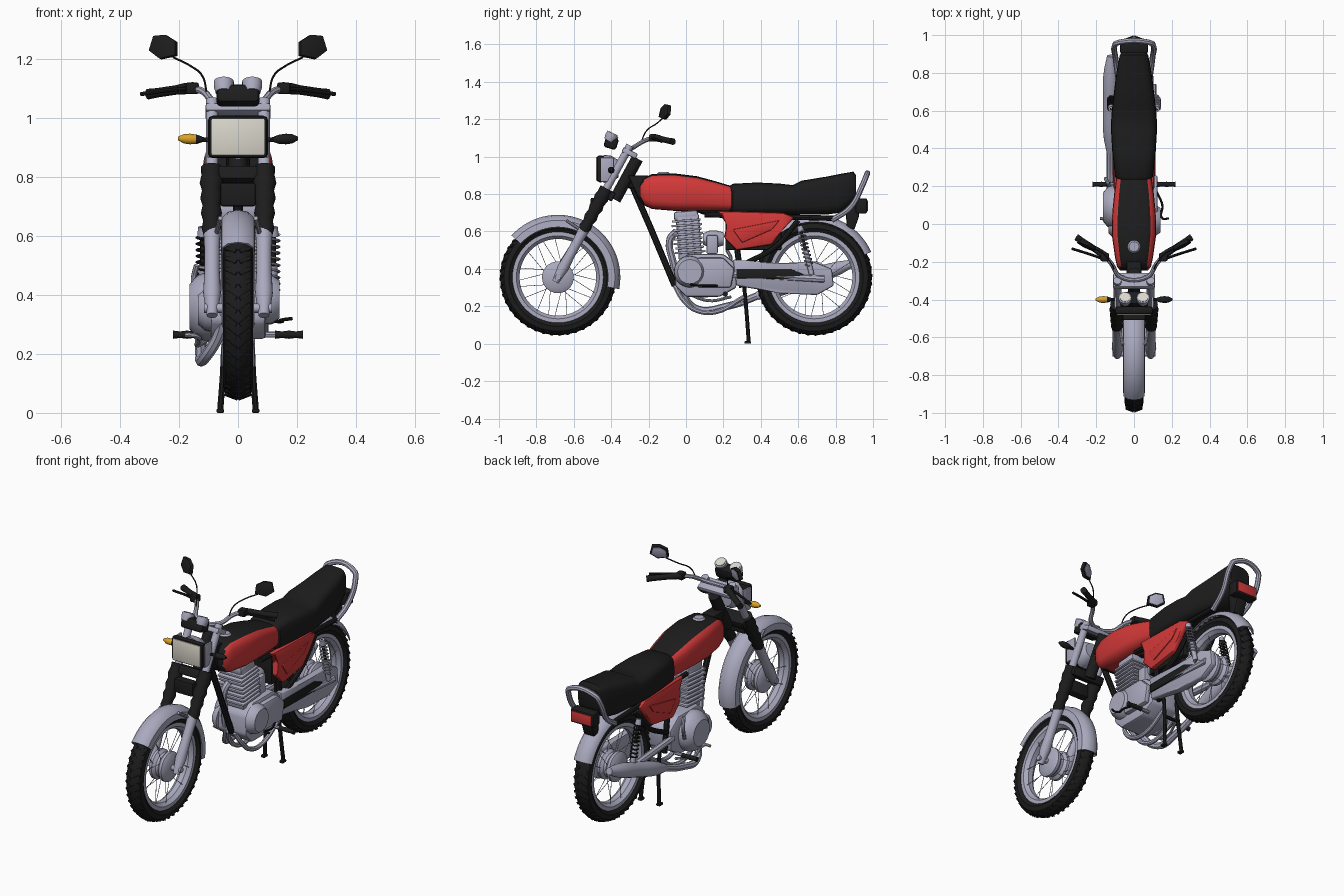
import bpy, bmesh, math
from mathutils import Vector, Matrix

old = bpy.data.objects.get("Cube")
if old:
    bpy.data.objects.remove(old)


def material(name, r, g, b):
    m = bpy.data.materials.new(name)
    m.use_nodes = True
    m.diffuse_color = (r, g, b, 1)
    m.node_tree.nodes["Principled BSDF"].inputs["Base Color"].default_value = (r, g, b, 1)
    return m


METAL = material("blue grey metal", .40, .40, .52)
BLACK = material("black", .012, .012, .012)
RED = material("red paint", .65, .04, .04)
CREAM = material("cream lens", .70, .68, .60)
AMBER = material("amber", .70, .36, .02)


def finish(name, bm, *mats, angle=.65):
    bmesh.ops.recalc_face_normals(bm, faces=bm.faces)
    me = bpy.data.meshes.new(name)
    bm.to_mesh(me)
    bm.free()
    for m in mats:
        me.materials.append(m)
    me.shade_smooth()
    me.set_sharp_from_angle(angle=angle)
    ob = bpy.data.objects.new(name, me)
    bpy.context.collection.objects.link(ob)
    return ob


def skin(bm, rings, closed=False):
    """Join rings of points into a surface, capped unless closed."""
    vs = [[bm.verts.new(p) for p in r] for r in rings]
    n = len(vs[0])
    for a, b in zip(vs, vs[1:] + (vs[:1] if closed else [])):
        for i in range(n):
            bm.faces.new((a[i], a[(i + 1) % n], b[(i + 1) % n], b[i]))
    if not closed:
        bm.faces.new(vs[0])
        bm.faces.new(vs[-1])


def turned(name, p, q, radii, mat, n=20):
    """Turned body from p to q with evenly spaced radii."""
    p, q = Vector(p), Vector(q)
    rot = (q - p).to_track_quat('Z', 'Y')
    bm = bmesh.new()
    if len(radii) == 1:
        radii = radii * 2
    k = len(radii) - 1
    skin(bm, [[p.lerp(q, i / k) + rot @ Vector((r * math.cos(math.tau * j / n), r * math.sin(math.tau * j / n), 0))
               for j in range(n)] for i, r in enumerate(radii)])
    return finish(name, bm, mat)


def box(name, loc, size, mat, bevel=.008, rx=0):
    bm = bmesh.new()
    bmesh.ops.create_cube(bm, size=1)
    bmesh.ops.scale(bm, vec=size, verts=bm.verts)
    bmesh.ops.bevel(bm, geom=bm.edges[:], offset=bevel, segments=2, affect='EDGES', profile=.5)
    bmesh.ops.transform(bm, matrix=Matrix.Translation(loc) @ Matrix.Rotation(rx, 4, 'X'), verts=bm.verts)
    return finish(name, bm, mat)


def prism(name, pts, a, b, mat, bevel=.008, axis='x'):
    """Flat outline pushed from a to b along x (y,z outline) or y (x,z outline)."""
    bm = bmesh.new()
    skin(bm, [[(d, u, v) if axis == 'x' else (u, d, v) for u, v in pts] for d in (a, b)])
    bmesh.ops.bevel(bm, geom=bm.edges[:], offset=bevel, segments=2, affect='EDGES', profile=.5)
    return finish(name, bm, mat)


def tube(name, pts, r, mat, smooth=True):
    """Round bar through the points."""
    cu = bpy.data.curves.new(name, 'CURVE')
    cu.dimensions, cu.bevel_depth, cu.bevel_resolution, cu.use_fill_caps = '3D', r, 2, True
    cu.resolution_u = 6
    sp = cu.splines.new('BEZIER' if smooth else 'POLY')
    pool = sp.bezier_points if smooth else sp.points
    pool.add(len(pts) - 1)
    for bp, p in zip(pool, pts):
        if smooth:
            bp.co = p
            bp.handle_left_type = bp.handle_right_type = 'AUTO'
        else:
            bp.co = (*p, 1)
    tmp = bpy.data.objects.new(name + " path", cu)
    bpy.context.collection.objects.link(tmp)
    me = bpy.data.meshes.new_from_object(tmp.evaluated_get(bpy.context.evaluated_depsgraph_get()))
    bpy.data.objects.remove(tmp)
    bm = bmesh.new()
    bm.from_mesh(me)
    return finish(name, bm, mat)


def swept(name, prof, cy, cz, mat, t0=0, t1=360, n=56):
    """Closed (x, radius) profile turned about a wheel axle."""
    full = t1 - t0 == 360
    bm = bmesh.new()
    rings = []
    for i in range(n if full else n + 1):
        t = math.radians(t0 + (t1 - t0) * i / n)
        rings.append([(x, cy + r * math.cos(t), cz + r * math.sin(t)) for x, r in prof])
    skin(bm, rings, closed=full)
    return finish(name, bm, mat)


def loft(name, secs, power, *mats, n=20):
    """Rounded body along y from (y, bottom, top, half width) sections."""
    def f(c):
        return math.copysign(abs(c) ** power, c)
    bm = bmesh.new()
    skin(bm, [[(w * f(math.cos(math.tau * j / n)), y, (a + b) / 2 + (b - a) / 2 * f(math.sin(math.tau * j / n)))
               for j in range(n)] for y, a, b, w in secs])
    return finish(name, bm, *mats)


# Wheels
def wheel(label, cy, cz=.355):
    swept(label + "_tyre", [(-.03, .235), (-.05, .262), (-.044, .288), (-.022, .305), (0, .309),
                            (.022, .305), (.044, .288), (.05, .262), (.03, .235)], cy, cz, BLACK)
    swept(label + "_rim", [(-.036, .243), (-.036, .222), (-.015, .205), (.015, .205), (.036, .222), (.036, .243)],
          cy, cz, METAL)
    turned(label + "_hub", (-.055, cy, cz), (.055, cy, cz), [.06, .085, .085, .07, .07, .085, .085, .06], METAL, 28)
    turned(label + "_axle", (-.115, cy, cz), (.115, cy, cz), [.016], METAL, 12)
    tread, spokes = bmesh.new(), bmesh.new()
    for i in range(44):
        t = math.tau * i / 44
        for s in (-1, 1):
            m = (Matrix.Translation((0, cy, cz)) @ Matrix.Rotation(t, 4, 'X') @ Matrix.Translation((s * .023, 0, .3015))
                 @ Matrix.Rotation(s * .36, 4, 'Y') @ Matrix.Rotation(s * .6, 4, 'Z') @ Matrix.Diagonal((.045, .014, .008, 1)))
            bmesh.ops.create_cube(tread, size=1, matrix=m)
    for i in range(20):
        t = math.tau * i / 20
        m = (Matrix.Translation((0, cy, cz)) @ Matrix.Rotation(t, 4, 'X') @ Matrix.Translation((.022 * (-1) ** i, 0, .145))
             @ Matrix.Rotation(.25 * (-1) ** (i // 2), 4, 'X'))
        bmesh.ops.create_cone(spokes, segments=5, radius1=.0016, radius2=.0016, depth=.15, matrix=m)
    finish(label + "_tread", tread, BLACK)
    finish(label + "_spokes", spokes, METAL)


wheel("front_wheel", -.685)
wheel("rear_wheel", .685)


def mudguard(name, cy, skirt, t0, t1):
    half = [(.058, skirt), (.055, .305), (.035, .326)]
    inner = [(.03, .32), (.05, .302), (.053, skirt)]
    prof = ([(-x, r) for x, r in half] + [(0, .334)] + half[::-1]
            + inner[::-1] + [(0, .327)] + [(-x, r) for x, r in inner])
    swept(name, prof, cy, .355, METAL, t0, t1, 30)


mudguard("front_mudguard", -.685, .268, -11, 138)
mudguard("rear_mudguard", .685, .296, 24, 150)


# Front fork
def fork(x, z, dy=0):
    return (x, -.685 + (z - .355) * .547 + dy, z)


for s in (-1, 1):
    turned("fork_slider", fork(s * .088, .33), fork(s * .088, .63), [.018, .03, .026, .026, .03], METAL)
    turned("fork_boot", fork(s * .09, .60), fork(s * .09, .83), [.026, .033, .028, .036, .03, .038, .032, .04, .034, .036], BLACK)
    turned("fork_tube", fork(s * .088, .8), fork(s * .088, 1.06), [.021], METAL)
    box("lamp_bracket", fork(s * .098, .93, -.05), (.012, .07, .13), METAL, .004)
    tube("guard_stay", [(s * .06, -.64, .66), fork(s * .075, .6)], .008, METAL)
box("upper_yoke", fork(0, 1.02, .02), (.22, .085, .03), METAL, rx=-.45)
box("lower_yoke", fork(0, .8, .02), (.21, .08, .05), BLACK, rx=-.45)
box("horn", fork(0, .74, -.01), (.12, .05, .08), BLACK)
turned("steering_neck", (0, -.38, .77), (0, -.26, .99), [.032], BLACK)

# Headlamp and instruments
box("headlamp_shell", (0, -.457, .935), (.204, .042, .144), BLACK, .016)
turned("headlamp_bowl", (0, -.44, .935), (0, -.36, .935), [.075, .07, .045], METAL)
box("headlamp_lens", (0, -.479, .935), (.18, .006, .125), CREAM, .002)
box("instrument_panel", (0, -.40, 1.075), (.145, .07, .065), BLACK, .015, -.3)
for s in (-1, 1):
    turned("gauge", (s * .048, -.412, 1.085), (s * .048, -.39, 1.122), [.028, .034, .034], METAL)
    turned("gauge_dial", (s * .048, -.39, 1.122), (s * .048, -.388, 1.126), [.026], CREAM)
    tube("signal_stem", [(s * .1, -.40, .925), (s * .15, -.40, .928)], .008, BLACK)
    turned("signal_base", (s * .122, -.40, .927), (s * .143, -.40, .927), [.01, .017], BLACK)
    turned("signal", (s * .142, -.40, .927), (s * .203, -.40, .93), [.016, .018, .016, .006], AMBER if s < 0 else BLACK)

# Handlebar, levers and mirrors
tube("handlebar", [(-.17, -.15, 1.1), (-.12, -.21, 1.09), (-.07, -.28, 1.05), (.07, -.28, 1.05),
                   (.12, -.21, 1.09), (.17, -.15, 1.1)], .012, METAL)
for s in (-1, 1):
    turned("grip", (s * .15, -.17, 1.103), (s * .305, -.07, 1.08), [.018, .019, .016, .016, .016, .018], BLACK, 12)
    box("switch_box", (s * .155, -.175, 1.1), (.045, .045, .04), BLACK)
    tube("lever", [(s * .15, -.19, 1.1), (s * .22, -.165, 1.095), (s * .33, -.13, 1.08)], .007, BLACK)
    tube("mirror_stem", [(s * .105, -.24, 1.08), (s * .12, -.21, 1.14), (s * .16, -.16, 1.175), (s * .22, -.125, 1.205)], .0035, BLACK)
    for nm, k, a, b, m in (("mirror", 1, -.012, .008, BLACK), ("mirror_glass", .8, .008, .011, METAL)):
        pts = [(s * k * x, k * z) for x, z in ((-.05, -.028), (-.045, .02), (-.005, .042), (.04, .038), (.052, -.012), (.01, -.04))]
        ob = prism(nm, pts, a, b, m, .001, 'y')
        ob.location, ob.rotation_euler = (s * .25, -.11, 1.238), (-.2, 0, s * .45)

# Fuel tank with black top band and front recess, and filler cap
tank = loft("fuel_tank", [(-.245, .78, .85, .075), (-.225, .74, .885, .09), (-.18, .72, .908, .1), (-.06, .71, .91, .117),
                          (.06, .71, .895, .115), (.16, .71, .868, .105), (.27, .71, .835, .09)], .55, RED, BLACK)
for f in tank.data.polygons:
    if f.normal.z > .82 or (f.normal.y < -.4 and abs(f.center.x) < .07):
        f.material_index = 1
turned("filler_cap", (0, -.12, .9), (0, -.12, .918), [.034, .034, .026], METAL)

# Seat
loft("seat", [(.235, .71, .845, .085), (.25, .69, .855, .1), (.38, .69, .862, .115), (.5, .69, .856, .122), (.57, .69, .848, .12),
              (.62, .69, .872, .115), (.75, .69, .893, .1), (.82, .70, .907, .09), (.895, .75, .92, .075), (.91, .79, .9, .065)], .5, BLACK)

# Side panels
PANEL = [(.165, .71), (.52, .7), (.58, .675), (.51, .6), (.46, .53), (.27, .5), (.2, .57), (.23, .64)]
for s in (-1, 1):
    prism("side_panel", PANEL, s * .075, s * .108, RED, .012)
    prism("panel_rib", [(.25, .61), (.5, .66), (.46, .61), (.3, .54)], s * .1, s * .114, RED, .006)
box("battery_box", (0, .36, .6), (.14, .3, .2), BLACK)

# Frame
tube("down_tube", [(0, -.29, .85), (0, -.19, .62), (0, -.06, .31)], .017, BLACK, False)
tube("backbone", [(0, -.3, .86), (0, .1, .72), (0, .3, .68)], .03, BLACK, False)
prism("neck_gusset", [(-.31, .9), (-.2, .9), (-.17, .72), (-.24, .75)], -.04, .04, BLACK)
for s in (-1, 1):
    tube("seat_rail", [(s * .075, .1, .69), (s * .085, .8, .67)], .014, BLACK, False)
    tube("rear_stay", [(s * .085, .3, .42), (s * .085, .48, .52), (s * .085, .6, .66)], .014, BLACK)
    tube("seat_post", [(s * .07, .25, .69), (s * .07, .3, .3)], .016, BLACK, False)
    tube("engine_cradle", [(s * .02, -.06, .31), (s * .04, -.02, .24), (s * .045, .05, .18), (s * .045, .16, .17), (s * .045, .31, .25)], .013, METAL)
    tube("swing_arm", [(s * .085, .25, .37), (s * .1, .74, .345)], .02, METAL, False)
    # Footpegs and stand
    tube("footpeg_bar", [(s * .07, .21, .265), (s * .14, .21, .265)], .01, METAL, False)
    turned("footpeg", (s * .125, .21, .265), (s * .22, .21, .265), [.014, .011, .014, .011, .014], BLACK, 12)
    tube("stand_leg", [(s * .045, .31, .32), (s * .05, .325, .15), (s * .06, .335, .012)], .011, BLACK)
    box("stand_foot", (s * .06, .33, .007), (.025, .035, .014), BLACK, .004)
    # Rear shocks
    a, b = Vector((s * .12, .608, .63)), Vector((s * .12, .672, .37))
    turned("shock_damper", a.lerp(b, .5), b, [.014], METAL, 12)
    turned("shock_rod", a, b, [.008], BLACK, 10)
    turned("shock_cap", a, a.lerp(b, .12), [.015, .018], METAL, 14)
    coil = [a.lerp(b, .1 + .72 * i / 90) + Vector((.02 * math.cos(i * math.tau / 10), .02 * math.sin(i * math.tau / 10), 0)) for i in range(91)]
    tube("shock_spring", coil, .004, METAL if s > 0 else BLACK, False)
tube("stand_crossbar", [(-.05, .32, .2), (.05, .32, .2)], .01, BLACK, False)

# Engine
prism("crankcase", [(-.06, .31), (-.05, .42), (.01, .48), (.2, .48), (.28, .42), (.27, .3), (.18, .25), (0, .25)], -.095, .095, METAL, .015)
for i in range(8):
    box("cooling_fin", (0, .022 - i * .003, .49 + i * .024), (.16, .165 - .012 * (i % 2), .012), METAL, .003, .07)
box("cylinder", (0, .015, .57), (.13, .125, .24), METAL, .01, .07)
box("cylinder_head", (0, 0, .685), (.13, .13, .05), METAL, .014, .07)
turned("alternator_cover", (.09, .02, .385), (.14, .02, .385), [.085, .082, .065], METAL, 28)
prism("sprocket_cover", [(.06, .3), (.06, .46), (.2, .46), (.26, .4), (.24, .3)], .09, .125, METAL, .012)
turned("clutch_cover", (-.09, .09, .36), (-.165, .09, .36), [.115, .115, .105, .075], METAL, 28)
turned("front_case_cover", (-.09, 0, .35), (-.135, 0, .35), [.075, .07, .05], METAL, 24)
turned("carburettor", (0, .09, .56), (0, .2, .56), [.03, .045, .045, .035], METAL)
box("carburettor_bowl", (.03, .14, .53), (.07, .06, .1), METAL)
tube("gear_lever", [(.12, .17, .31), (.15, .1, .31), (.15, .03, .315), (.185, .03, .32)], .006, BLACK)
tube("brake_pedal", [(-.1, .24, .25), (-.14, .12, .23), (-.14, .03, .26), (-.18, .03, .265)], .008, METAL)
tube("kick_starter", [(-.13, .2, .36), (-.15, .24, .45), (-.14, .22, .5)], .01, METAL)

# Chain case
prism("chain_case", [(.25, .45), (.5, .43), (.68, .44), (.78, .4), (.79, .31), (.7, .26), (.5, .27), (.27, .31)], .066, .104, METAL, .01)
prism("chain_slot", [(.27, .4), (.56, .4), (.63, .37), (.56, .345), (.27, .35)], .1, .112, BLACK, .003)

# Exhaust
tube("exhaust_header", [(-.02, -.05, .6), (-.03, -.085, .56), (-.04, -.07, .44), (-.06, -.02, .28), (-.115, .06, .185), (-.125, .22, .2), (-.125, .42, .27)], .02, METAL)
turned("muffler", (-.123, .38, .255), (-.123, .89, .43), [.022, .036, .042, .042, .042, .042, .042, .034, .02], METAL)

# Grab rail, tail lamp and bracket
tube("grab_rail", [(-.085, .78, .66), (-.098, .88, .73), (-.102, .945, .85), (-.085, .96, .887), (.085, .96, .887),
                   (.102, .945, .85), (.098, .88, .73), (.085, .78, .66)], .015, METAL)
box("tail_lamp_housing", (0, .937, .737), (.15, .062, .08), BLACK)
box("tail_lamp_lens", (0, .969, .737), (.128, .006, .058), RED, .002)
prism("tail_bracket", [(.85, .76), (.92, .76), (.925, .68), (.9, .61), (.86, .62)], -.035, .035, BLACK)
